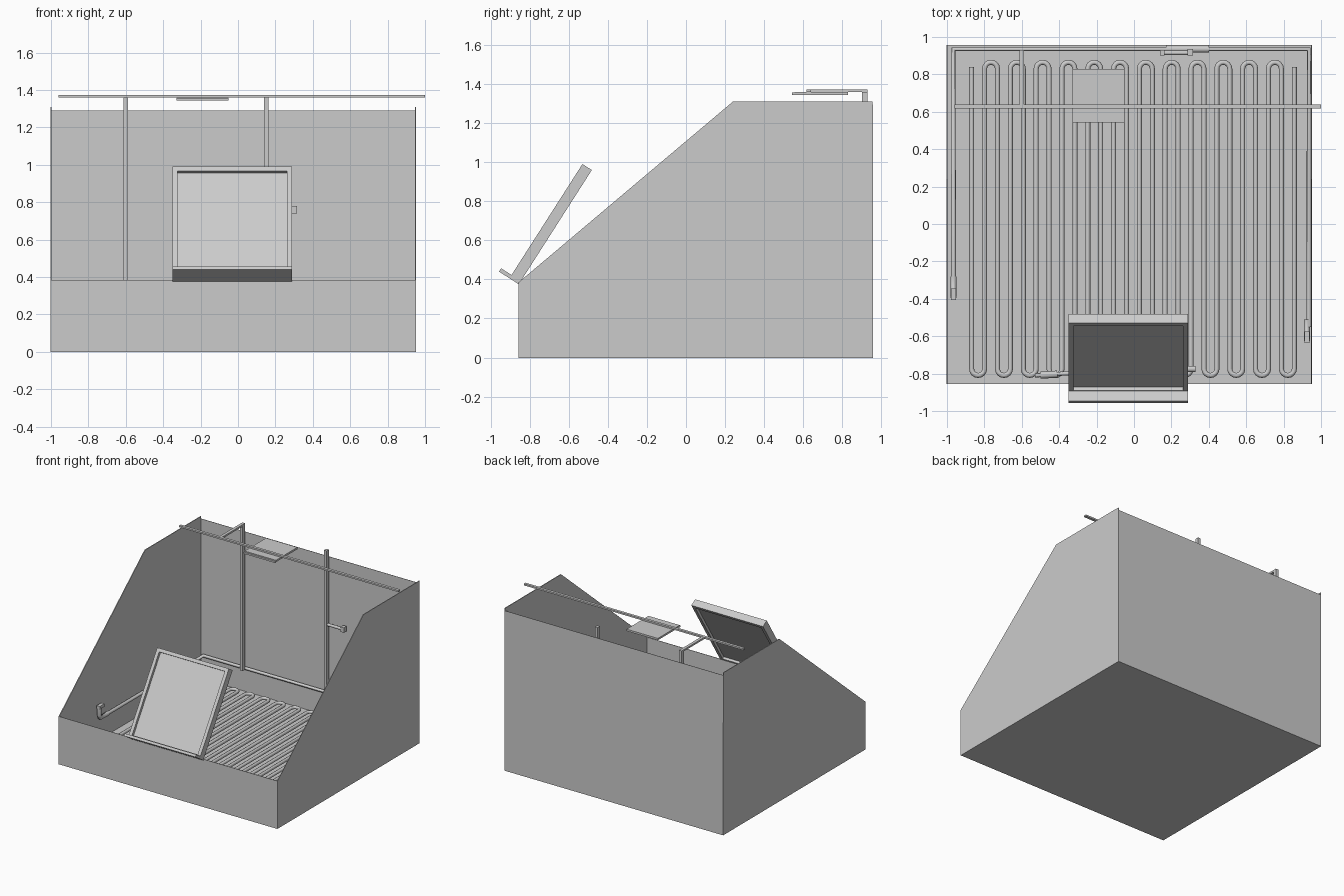
import bpy, bmesh, math
from mathutils import Vector, Matrix

if "Cube" in bpy.data.objects:
    bpy.data.objects.remove(bpy.data.objects["Cube"])


def mesh_object(name, verts, faces, wall=0):
    me = bpy.data.meshes.new(name)
    me.from_pydata(verts, [], faces)
    ob = bpy.data.objects.new(name, me)
    bpy.context.collection.objects.link(ob)
    bm = bmesh.new()
    bm.from_mesh(me)
    bmesh.ops.recalc_face_normals(bm, faces=bm.faces)
    bm.to_mesh(me)
    bm.free()
    if wall:
        m = ob.modifiers.new("wall", 'SOLIDIFY')
        m.thickness = wall
        m.offset = 0
    return ob


def box(name, lo, hi, matrix=None):
    lo, hi = Vector(lo), Vector(hi)
    bm = bmesh.new()
    bmesh.ops.create_cube(bm, size=1)
    bmesh.ops.scale(bm, vec=hi - lo, verts=bm.verts)
    bmesh.ops.translate(bm, vec=(lo + hi) / 2, verts=bm.verts)
    if matrix:
        bmesh.ops.transform(bm, matrix=matrix, verts=bm.verts)
    me = bpy.data.meshes.new(name)
    bm.to_mesh(me)
    bm.free()
    ob = bpy.data.objects.new(name, me)
    bpy.context.collection.objects.link(ob)
    return ob


def pipe(name, points, radius, sides=2):
    cu = bpy.data.curves.new(name, 'CURVE')
    cu.dimensions = '3D'
    cu.bevel_depth = radius
    cu.bevel_resolution = sides
    cu.use_fill_caps = True
    sp = cu.splines.new('POLY')
    sp.points.add(len(points) - 1)
    for p, co in zip(sp.points, points):
        p.co = (*co, 1)
    ob = bpy.data.objects.new(name, cu)
    bpy.context.collection.objects.link(ob)
    return ob


# Open cabinet shell: floor, low front, tall back, sloped sides
L, R, F, B = -1.0, 0.95, -0.855, 0.955
profile = [(F, 0), (B, 0), (B, 1.31), (0.24, 1.31), (F, 0.385)]
verts = [(x, y, z) for x in (L, R) for y, z in profile]
verts += [(L, B, 1.29), (R, B, 1.29)]
mesh_object("cabinet_shell", verts, [
    (0, 1, 10, 2, 3, 4), (5, 6, 11, 7, 8, 9), (0, 1, 6, 5),
    (0, 5, 9, 4), (1, 6, 11, 10)], 0.006)

# Serpentine coil lying on the floor
pitch, z = 0.069, 0.045
r = pitch / 2
path = [(-0.868, 0.84, z)]
for i in range(25):
    x = -0.868 + i * pitch
    s = -1 if i % 2 == 0 else 1
    yc = -0.775 if s < 0 else 0.83
    for k in range(9):
        a = math.pi * k / 8
        path.append((x + r - r * math.cos(a), yc + s * r * math.sin(a), z))
path.append((path[-1][0], 0.84, z))
pipe("serpentine_coil", path, 0.0135)

# Supply pipe around the back and both sides
pipe("supply_pipe", [(-0.965, -0.33, 0.2), (-0.965, 0.935, 0.2),
                     (0.935, 0.935, 0.2), (0.935, -0.55, 0.2)], 0.014)
for name, x, y, s in (("left_valve", -0.965, -0.34, 1), ("right_valve", 0.925, -0.57, -1)):
    pipe(name + "_elbow", [(x, y + 0.06, 0.2), (x, y - 0.04, 0.2),
                           (x, y - 0.05, 0.23), (x, y - 0.05, 0.29)], 0.017)
    box(name + "_handle", (x - 0.014, y - 0.065, 0.28), (x + 0.014, y - 0.005, 0.305))

# Front connector below the frame
pipe("front_connector", [(-0.53, -0.81, 0.1), (-0.38, -0.8, 0.1), (0.3, -0.775, 0.1)], 0.011)
pipe("front_valve", [(-0.5, -0.808, 0.1), (-0.41, -0.803, 0.1)], 0.019)
pipe("front_connector_end", [(0.29, -0.775, 0.1), (0.33, -0.775, 0.1)], 0.017)

# Upright posts against the back wall, arm with tap
for name, x, top in (("left_post", -0.6, 1.36), ("right_post", 0.15, 1.36)):
    box(name, (x - 0.012, 0.9, 0.19), (x + 0.012, 0.93, top))
pipe("tap_arm", [(0.15, 0.915, 0.76), (0.3, 0.915, 0.76)], 0.012)
box("tap_knob", (0.285, 0.9, 0.74), (0.315, 0.935, 0.78))
pipe("lower_tap", [(0.17, 0.935, 0.2), (0.4, 0.935, 0.2)], 0.019)

# Overhead rail, support arm and hanging plate
box("overhead_rail", (-0.96, 0.618, 1.36), (1.0, 0.64, 1.373))
box("rail_arm", (-0.612, 0.62, 1.358), (-0.588, 0.93, 1.372))
box("overhead_plate", (-0.33, 0.555, 1.345), (-0.05, 0.83, 1.36))
box("overhead_plate_lip", (-0.33, 0.543, 1.343), (-0.05, 0.555, 1.356))

# Tilted framed panel: local y runs up the slope, local z faces the front
ang = math.radians(57.4)
tilt = Matrix.Translation((0, -0.856, 0.375)) @ Matrix.Rotation(ang, 4, 'X')
x0, x1, h, t = -0.35, 0.29, 0.694, 0.057
rim = 0.027
box("panel_frame_left", (x0, 0, 0), (x0 + rim, h, t), tilt)
box("panel_frame_right", (x1 - rim, 0, 0), (x1, h, t), tilt)
box("panel_frame_top", (x0 + rim, h - rim, 0), (x1 - rim, h, t), tilt)
box("panel_frame_bottom", (x0 + rim, 0, 0), (x1 - rim, rim, t), tilt)
box("panel_sheet", (x0 + rim, rim, 0.02), (x1 - rim, h - rim, 0.035), tilt)
box("panel_ledge", (x0, 0, t), (x1, 0.02, 0.12), tilt)
